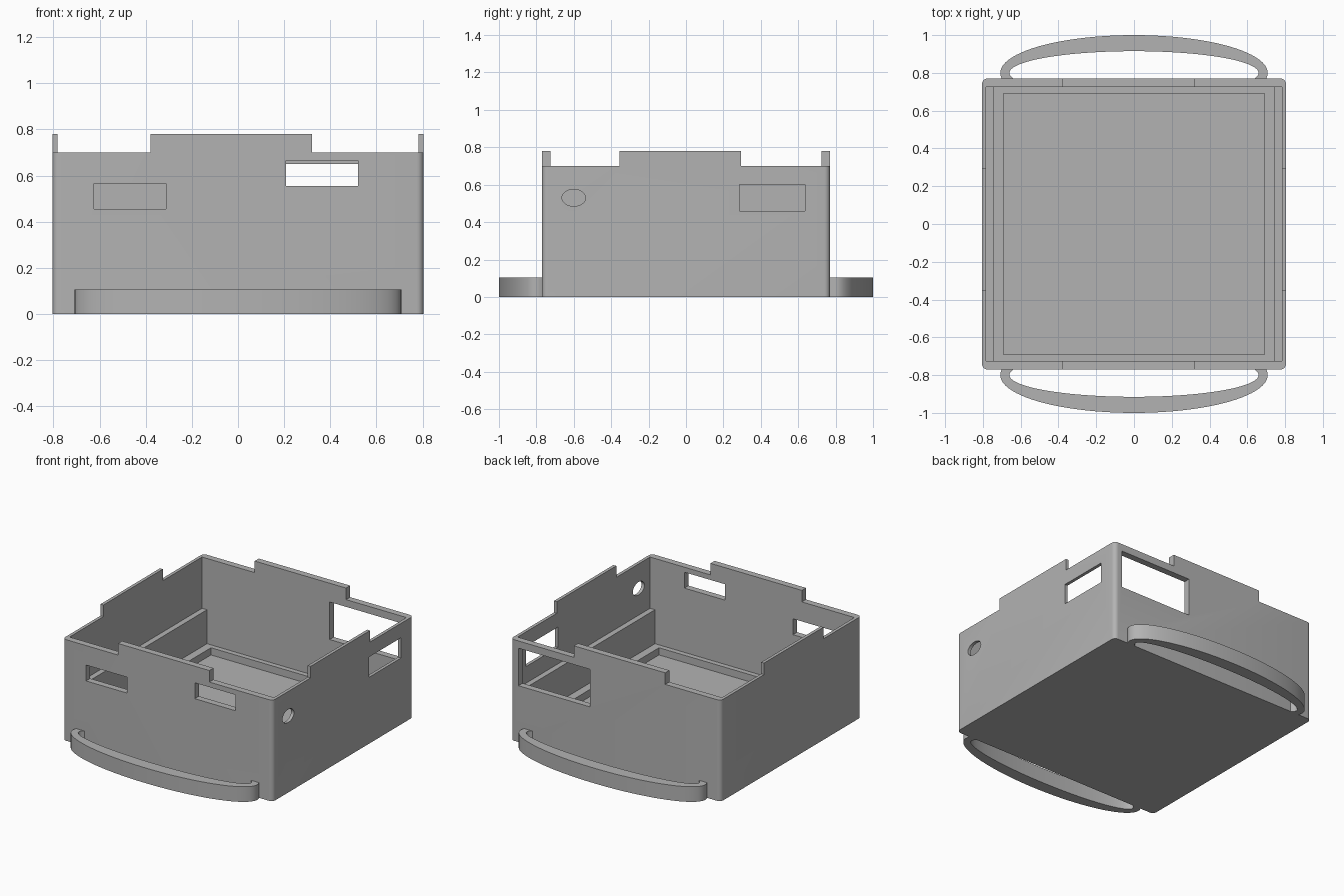
import bpy
import bmesh
import math

if "Cube" in bpy.data.objects:
    bpy.data.objects.remove(bpy.data.objects["Cube"])

# Single grey plastic
grey = bpy.data.materials.new("grey plastic")
grey.use_nodes = True
colour = (0.45, 0.45, 0.45, 1)
grey.diffuse_color = colour
grey.node_tree.nodes["Principled BSDF"].inputs["Base Color"].default_value = colour


def add_object(name, bm):
    bmesh.ops.recalc_face_normals(bm, faces=bm.faces)
    mesh = bpy.data.meshes.new(name)
    bm.to_mesh(mesh)
    bm.free()
    mesh.materials.append(grey)
    obj = bpy.data.objects.new(name, mesh)
    bpy.context.collection.objects.link(obj)
    return obj


def box(name, x, y, z, corner=0):
    """Box from (min, max) ranges, with optional rounded upright edges."""
    bm = bmesh.new()
    bmesh.ops.create_cube(bm, size=1)
    for v in bm.verts:
        v.co = [r[0] if c < 0 else r[1] for c, r in zip(v.co, (x, y, z))]
    if corner:
        upright = [e for e in bm.edges
                   if abs(e.verts[0].co.z - e.verts[1].co.z) > 0.01]
        bmesh.ops.bevel(bm, geom=upright, offset=corner, segments=6,
                        profile=0.5, affect='EDGES')
    return add_object(name, bm)


def select(obj):
    bpy.ops.object.select_all(action='DESELECT')
    obj.select_set(True)
    bpy.context.view_layer.objects.active = obj


def cut(target, cutter):
    cutter.hide_render = True
    mod = target.modifiers.new("cut", 'BOOLEAN')
    mod.operation = 'DIFFERENCE'
    mod.solver = 'EXACT'
    mod.object = cutter
    select(target)
    bpy.ops.object.modifier_apply(modifier=mod.name)
    bpy.data.objects.remove(cutter)


def smooth(obj):
    select(obj)
    bpy.ops.object.shade_smooth_by_angle(angle=math.radians(30))


# Enclosure shell
W, D, H, RIM = 0.805, 0.77, 0.78, 0.70
shell = box("enclosure", (-W, W), (-D, D), (0, H), corner=0.03)

# Cavity: thin upper walls, side ledges, recessed floor
for x, y, bottom, top in ((0.783, 0.725, 0.345, 1),
                          (0.745, 0.725, 0.11, 0.4),
                          (0.69, 0.69, 0.06, 0.2)):
    cut(shell, box("cavity_cutter", (-x, x), (-y, y), (bottom, top)))

# Corner notches leave a raised tab on each wall
for x in ((-1, -0.38), (0.32, 1)):
    for y in ((-1, -0.355), (0.295, 1)):
        cut(shell, box("notch_cutter", x, y, (RIM, 1)))

# Rectangular ports: two front, one back, one side
for x, y, z in (((-0.625, -0.312), (-1, -0.6), (0.455, 0.565)),
                ((0.208, 0.52), (-1, -0.6), (0.555, 0.665)),
                ((0.195, 0.745), (0.6, 1), (0.39, 0.65)),
                ((0.6, 1), (0.285, 0.635), (0.46, 0.60))):
    cut(shell, box("port_cutter", x, y, z))

# Oval side port
bm = bmesh.new()
bmesh.ops.create_cone(bm, cap_ends=True, segments=32, radius1=1, radius2=1, depth=0.4)
for v in bm.verts:
    px, py, pz = v.co
    v.co = (0.8 + pz, -0.6 + 0.063 * px, 0.53 + 0.045 * py)
cut(shell, add_object("oval_cutter", bm))
smooth(shell)


# Curved handle hoops at front and back
def arc(a, b, centre, steps=48):
    start = math.asin((D - centre) / b)
    return [(a * math.cos(t), centre + b * math.sin(t))
            for t in (start + (math.pi - 2 * start) * i / steps
                      for i in range(steps + 1))]


outer = arc(0.708, 0.2, 0.8)
inner = arc(0.66, 0.115, 0.8)
for name, side in (("front_handle", -1), ("back_handle", 1)):
    bm = bmesh.new()
    rows = [[bm.verts.new((x, side * y, z)) for x, y in path]
            for path, z in ((outer, 0), (outer, 0.105), (inner, 0.105), (inner, 0))]
    for k, row in enumerate(rows):
        after = rows[(k + 1) % len(rows)]
        for i in range(len(row) - 1):
            bm.faces.new((row[i], row[i + 1], after[i + 1], after[i]))
    for end in (0, -1):
        bm.faces.new([row[end] for row in rows])
    smooth(add_object(name, bm))
